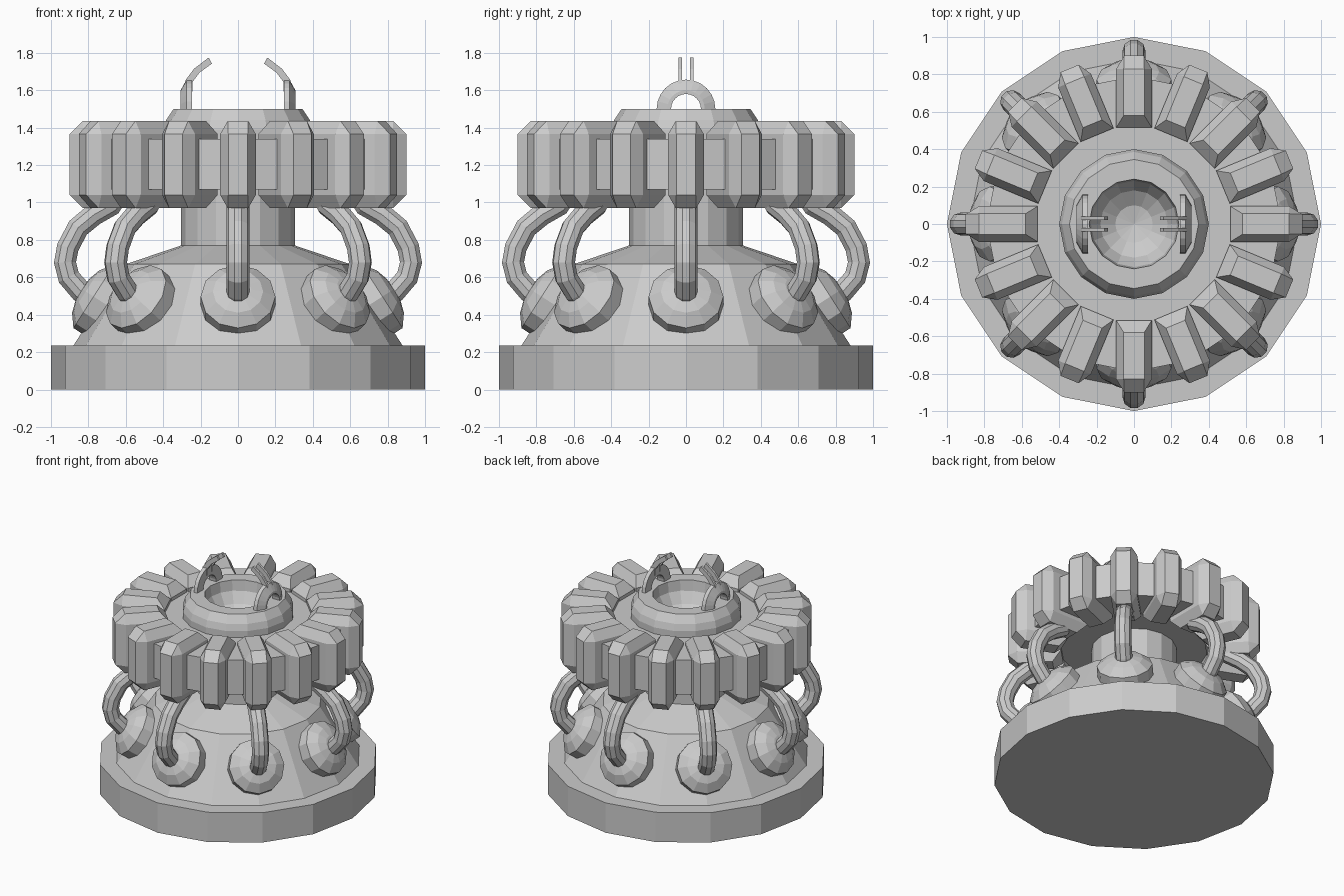
import bpy, bmesh, math
from mathutils import Vector, Matrix

if "Cube" in bpy.data.objects:
    bpy.data.objects.remove(bpy.data.objects["Cube"])


def finish(name, bm):
    bmesh.ops.recalc_face_normals(bm, faces=bm.faces)
    me = bpy.data.meshes.new(name)
    bm.to_mesh(me)
    bm.free()
    ob = bpy.data.objects.new(name, me)
    bpy.context.collection.objects.link(ob)
    return ob


def lathe(name, profile, sides=16, matrix=Matrix(), arc=2 * math.pi, closed=False):
    """Turn a (radius, height) profile around local z."""
    bm = bmesh.new()
    vs = [bm.verts.new((r, 0, z)) for r, z in profile]
    pairs = list(zip(vs, vs[1:])) + ([(vs[-1], vs[0])] if closed else [])
    es = [bm.edges.new(p) for p in pairs]
    bmesh.ops.spin(bm, geom=vs + es, cent=(0, 0, 0), axis=(0, 0, 1),
                   angle=arc, steps=sides)
    bmesh.ops.remove_doubles(bm, verts=bm.verts, dist=1e-4)
    bm.transform(matrix)
    return finish(name, bm)


def around(angle):
    return Matrix.Rotation(angle, 4, 'Z')


# Base plinth, cone with column, gear disc
lathe("base", [(0, 0), (1, 0), (1, 0.235), (0, 0.235)])
lathe("cone_and_column", [(0.88, 0.235), (0.6, 0.67), (0.305, 0.77), (0.305, 1.07)])
lathe("gear_disc", [(0.3, 1.07), (0.79, 1.07), (0.79, 1.34), (0.38, 1.34)])

# Collar with a bowl sunk into its top
lathe("collar", [(0.4, 1.34), (0.4, 1.39), (0.385, 1.44), (0.345, 1.5), (0.24, 1.5),
                 (0.23, 1.42), (0.18, 1.34), (0.1, 1.285), (0, 1.265)])

# Sixteen chamfered teeth
signs = [(t, z) for t in (-1, 1) for z in (-1, 1)]
for i in range(16):
    bm = bmesh.new()
    for t, z in signs:
        for p in ((0.515, 0.095, 0.163), (0.58, 0.055, 0.233), (0.83, 0.055, 0.233),
                  (0.83, 0.095, 0.163), (0.9, 0.052, 0.163)):
            bm.verts.new((p[0], t * p[1], 1.203 + z * p[2]))
    bmesh.ops.convex_hull(bm, input=bm.verts)
    bmesh.ops.dissolve_limit(bm, angle_limit=0.01, verts=bm.verts, edges=bm.edges)
    bm.transform(around(i * math.pi / 8))
    finish(f"tooth_{i}", bm)

# Eight sockets on the cone, each with a bent pipe up to the disc
path = [(0.77, 0.47), (0.84, 0.525), (0.905, 0.6), (0.925, 0.68), (0.91, 0.76),
        (0.855, 0.865), (0.77, 0.935), (0.68, 0.985), (0.62, 1.08)]
tilt = Vector((0.84, 0, 0.54)).to_track_quat('Z', 'Y').to_matrix().to_4x4()
for i in range(8):
    turn = around(i * math.pi / 4)
    lathe(f"socket_{i}", [(0.2, -0.06), (0.2, 0.05), (0.135, 0.1), (0.07, 0.12), (0, 0.125)],
          12, turn @ Matrix.Translation((0.73, 0, 0.47)) @ tilt)
    cu = bpy.data.curves.new("pipe", 'CURVE')
    cu.dimensions = '3D'
    cu.bevel_depth = 0.062
    cu.bevel_resolution = 3
    sp = cu.splines.new('POLY')
    sp.points.add(len(path) - 1)
    for p, (r, z) in zip(sp.points, path):
        p.co = (*(turn @ Vector((r, 0, z))), 1)
    sp.use_smooth = False
    ob = bpy.data.objects.new(f"pipe_{i}", cu)
    bpy.context.collection.objects.link(ob)
    bpy.ops.object.select_all(action='DESELECT')
    ob.select_set(True)
    bpy.context.view_layer.objects.active = ob
    bpy.ops.object.convert(target='MESH')

# Two claws: a half-ring foot with a pair of thin curved prongs
prong = [(0.245, 1.58), (0.243, 1.645), (0.205, 1.695), (0.14, 1.742),
         (0.157, 1.775), (0.235, 1.715), (0.28, 1.655), (0.297, 1.58)]
for side, s in (("right", 1), ("left", -1)):
    face = around(0 if s > 0 else math.pi)
    # local z -> outward x, local x -> y, local y -> up
    axes = Matrix(((0, 0, 1, 0), (1, 0, 0, 0), (0, 1, 0, 1.5), (0, 0, 0, 1)))
    lathe(f"{side}_claw_foot", [(0.08, 0.245), (0.157, 0.245), (0.157, 0.275),
                                (0.1, 0.307), (0.08, 0.307)],
          12, face @ axes, math.pi, True)
    for k, y in enumerate((-0.04, 0.022)):
        bm = bmesh.new()
        f = bm.faces.new([bm.verts.new((px, y, pz)) for px, pz in prong])
        ext = bmesh.ops.extrude_face_region(bm, geom=[f], use_keep_orig=True)
        new = [v for v in ext["geom"] if isinstance(v, bmesh.types.BMVert)]
        bmesh.ops.translate(bm, verts=new, vec=(0, 0.018, 0))
        bm.transform(face)
        finish(f"{side}_claw_prong_{k}", bm)
